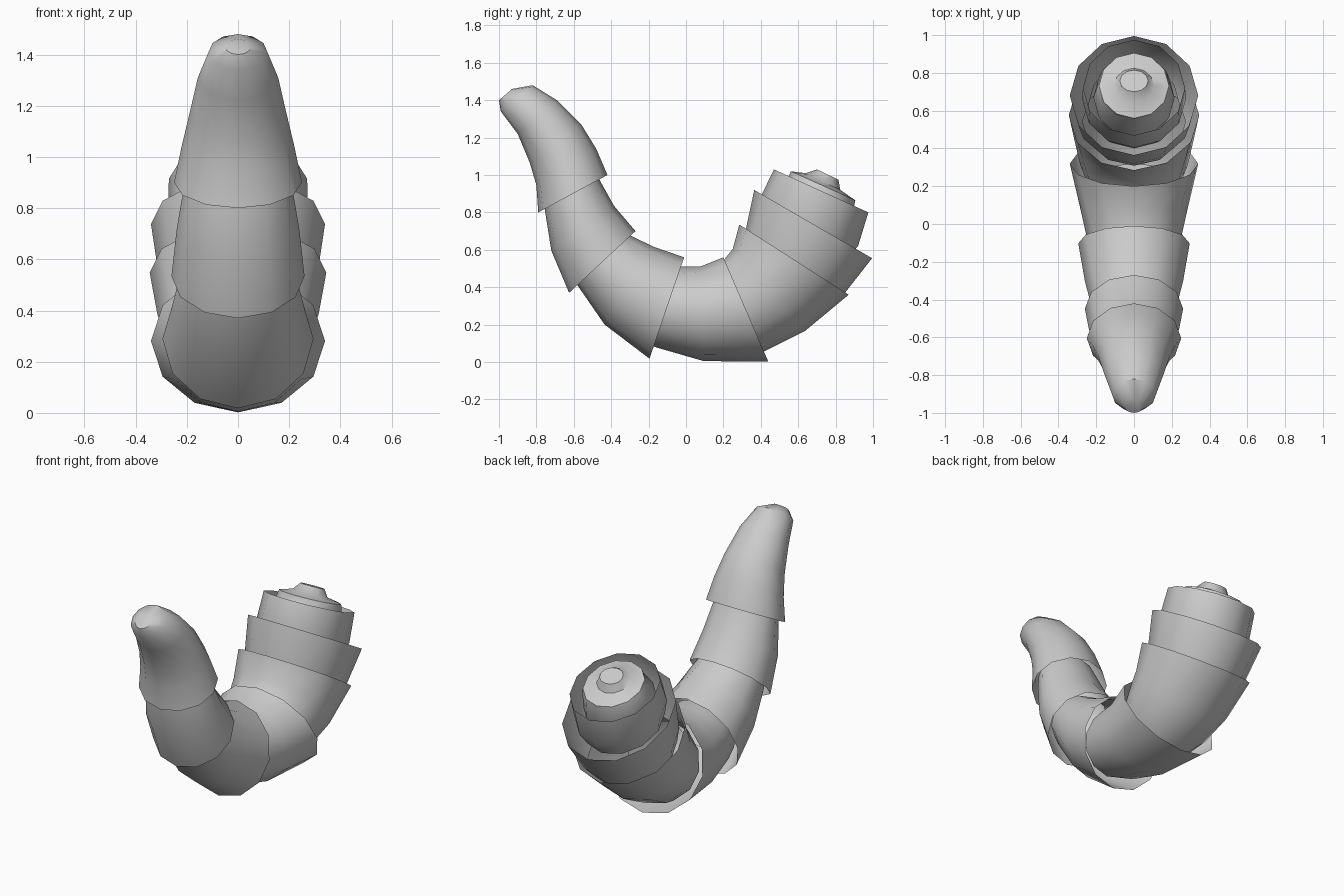
import bpy, bmesh
from math import sin, cos, pi, radians
from mathutils import Vector

if "Cube" in bpy.data.objects:
    bpy.data.objects.remove(bpy.data.objects["Cube"])

SIDES = 12


def sleeve(name, rings, cap=False, tuck=True):
    """Loft of ring cross-sections: (inner y, inner z, outer y, outer z, half width)."""
    data = []
    for iy, iz, oy, oz, w in rings:
        a, b = Vector((0, iy, iz)), Vector((0, oy, oz))
        data.append(((a + b) / 2, (a - b) / 2, w))
    if tuck:  # extend the narrow start back inside the preceding sleeve
        c, u, w = data[0]
        axis = (data[1][0] - c).normalized()
        data.insert(0, (c - axis * 0.10, u * 0.88, w * 0.88))
    bm = bmesh.new()
    loops = []
    for c, u, w in data:
        loops.append([bm.verts.new(c + u * cos(2 * pi * k / SIDES)
                                   + Vector((w * sin(2 * pi * k / SIDES), 0, 0)))
                      for k in range(SIDES)])
    for l0, l1 in zip(loops, loops[1:]):
        for k in range(SIDES):
            j = (k + 1) % SIDES
            bm.faces.new((l0[k], l0[j], l1[j], l1[k]))
    if cap:
        bm.faces.new(loops[-1])
    bmesh.ops.recalc_face_normals(bm, faces=bm.faces)
    # make sure the open shell faces outward
    f = bm.faces[0] if not isinstance(bm.faces, list) else None
    bm.faces.ensure_lookup_table()
    f = bm.faces[0]
    mid = (data[0][0] + data[1][0]) / 2
    if f.normal.dot(f.calc_center_median() - mid) < 0:
        bmesh.ops.reverse_faces(bm, faces=bm.faces)
    me = bpy.data.meshes.new(name)
    bm.to_mesh(me)
    bm.free()
    ob = bpy.data.objects.new(name, me)
    bpy.context.collection.objects.link(ob)
    bpy.ops.object.select_all(action='DESELECT')
    ob.select_set(True)
    bpy.context.view_layer.objects.active = ob
    bpy.ops.object.shade_smooth_by_angle(angle=radians(40))
    return ob


# rounded tip, lofted from its open end up to the closed nose
sleeve("tip_segment", [
    (-.42, 1.00, -.79, .80, .25), (-.48, 1.14, -.80, .945, .22),
    (-.56, 1.27, -.835, 1.065, .19), (-.69, 1.40, -.90, 1.22, .157),
    (-.82, 1.48, -.99, 1.34, .115), (-.93, 1.46, -1.0, 1.40, .05)],
    cap=True, tuck=False)

# overlapping open sleeves along the curve, each flaring over the next
sleeves = {
    "sleeve_1": [(-.46, .97, -.755, .815, .21), (-.385, .835, -.72, .595, .24),
                 (-.27, .70, -.625, .37, .26)],
    "sleeve_2": [(-.295, .675, -.58, .41, .225), (-.17, .615, -.435, .20, .26),
                 (-.01, .56, -.195, .018, .295)],
    "sleeve_3": [(-.02, .51, -.165, .08, .245), (.075, .51, .095, .005, .285),
                 (.20, .56, .44, .002, .34)],
    "sleeve_4": [(.21, .555, .415, .055, .285), (.25, .605, .635, .165, .315),
                 (.285, .735, .87, .36, .345)],
    "sleeve_5": [(.32, .71, .85, .37, .31), (.365, .92, .995, .555, .34)],
    "sleeve_6": [(.405, .895, .92, .62, .275), (.47, 1.03, .975, .80, .27)],
}
for name, rings in sleeves.items():
    sleeve(name, rings)

# stepped plug closing the broad end
sleeve("end_plug", [
    (.46, .90, .88, .71, .215), (.55, .99, .90, .84, .195),
    (.56, 1.02, .905, .865, .185), (.64, 1.01, .825, .92, .105),
    (.70, 1.03, .815, .975, .075)], cap=True)
